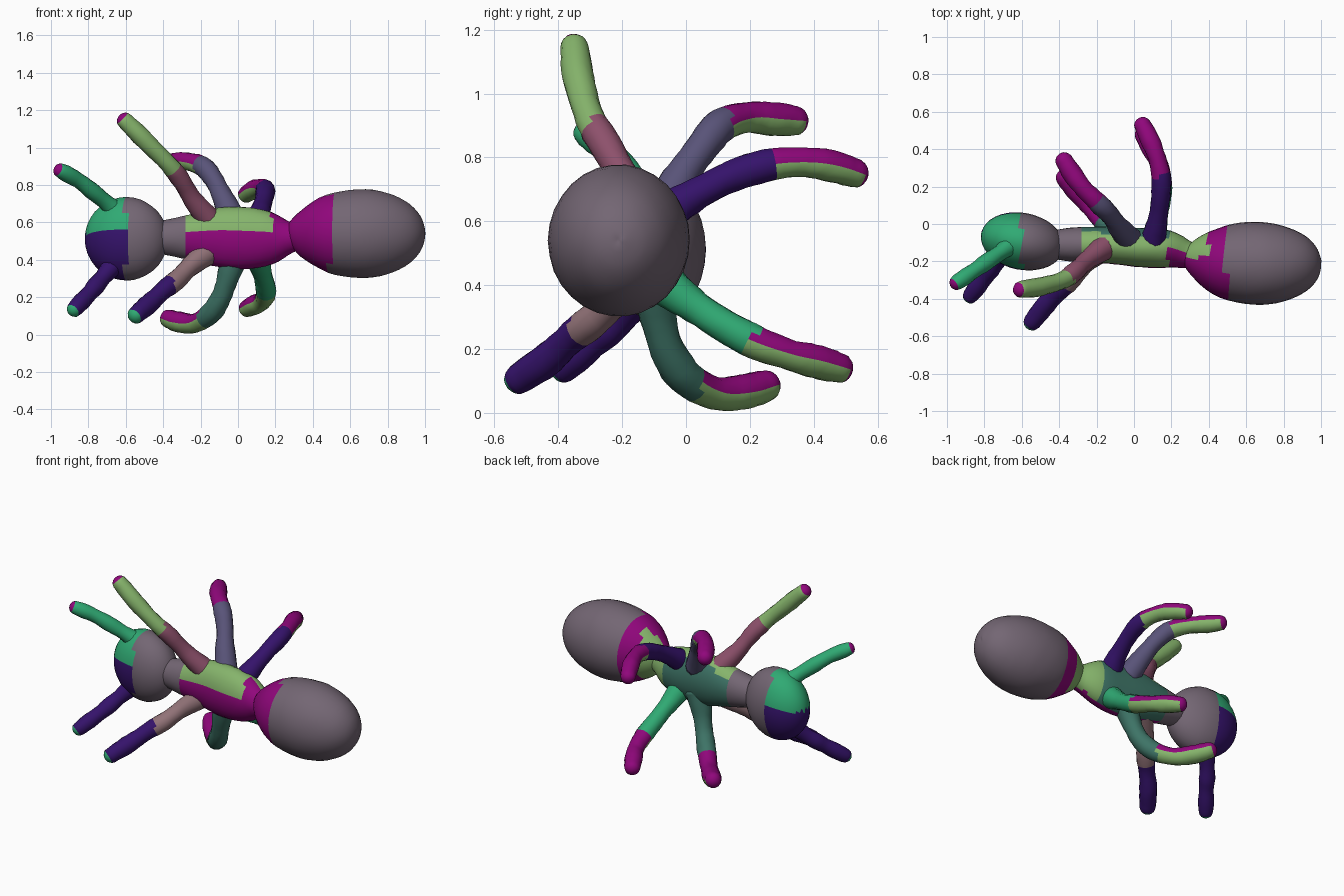
import bpy, bmesh, math, random
from mathutils import Vector

if "Cube" in bpy.data.objects:
    bpy.data.objects.remove(bpy.data.objects["Cube"])

random.seed(4)

COLOURS = {  # patchy paint, given as screen colours
    "grey": (0.45, 0.40, 0.45), "magenta": (0.56, 0.06, 0.48), "lime": (0.52, 0.70, 0.42),
    "green": (0.20, 0.66, 0.45), "teal": (0.25, 0.45, 0.40), "indigo": (0.22, 0.10, 0.42),
    "slate": (0.35, 0.33, 0.47), "rose": (0.55, 0.32, 0.42), "tan": (0.57, 0.45, 0.47),
}
MATS = {}


def material(name):
    if name not in MATS:
        m = bpy.data.materials.new(name + "_paint")
        m.diffuse_color = (*[c ** 2.2 for c in COLOURS[name]], 1)
        m.use_nodes = True
        m.node_tree.nodes["Principled BSDF"].inputs["Base Color"].default_value = m.diffuse_color
        MATS[name] = m
    return MATS[name]


def spline(pts, steps):
    """Catmull-Rom through tuples of any length."""
    out = []
    for i in range(len(pts) - 1):
        p = [pts[max(0, min(len(pts) - 1, i + k))] for k in (-1, 0, 1, 2)]
        for s in range(steps):
            t = s / steps
            out.append(tuple(0.5 * (2 * b + (c - a) * t + (2 * a - 5 * b + 4 * c - d) * t * t
                                    + (3 * b - a - 3 * c + d) * t ** 3) for a, b, c, d in zip(*p)))
    return out + [tuple(pts[-1])]


def loft(name, stations, sides, paint, wobble=0.0):
    """Rings (x, y, z, side radius, up radius) skinned into a closed smooth body."""
    bm = bmesh.new()
    pos = [Vector(s[:3]) for s in stations]
    rings = []
    for i, s in enumerate(stations):
        t = (pos[min(i + 1, len(pos) - 1)] - pos[max(i - 1, 0)]).normalized()
        u = t.cross(Vector((0, 0, 1))).normalized()
        v = u.cross(t)
        ring = []
        for k in range(sides):
            a = 2 * math.pi * k / sides
            w = 1 + random.uniform(-wobble, wobble)
            ring.append(bm.verts.new(pos[i] + (u * math.cos(a) * s[3] + v * math.sin(a) * s[4]) * w))
        rings.append(ring)
    for a, b in zip(rings, rings[1:]):
        for k in range(sides):
            j = (k + 1) % sides
            bm.faces.new((a[k], a[j], b[j], b[k]))
    bm.faces.new(rings[0])
    bm.faces.new(rings[-1])
    bmesh.ops.recalc_face_normals(bm, faces=bm.faces)
    me = bpy.data.meshes.new(name)
    used = []
    for f in bm.faces:
        f.smooth = True
        c = paint(f.calc_center_median(), f.normal)
        if c not in used:
            used.append(c)
            me.materials.append(material(c))
        f.material_index = used.index(c)
    bm.to_mesh(me)
    bm.free()
    ob = bpy.data.objects.new(name, me)
    bpy.context.collection.objects.link(ob)


def limb(name, pts, r, base, tip, under, split, end):
    """Round tube with a flared root and domed tip; tip paint starts at fraction split."""
    path = spline(pts, 5)
    n = len(path) - 1
    st = []
    for i, p in enumerate(path):
        f = i / n
        rr = r * (1 + 0.35 * max(0, 1 - f / 0.3) ** 2 - 0.08 * f + 0.05 * math.sin(f * 17))
        st.append((*p, rr, rr))
    last = Vector(path[-1])
    d = (last - Vector(path[-2])).normalized()
    rr = st[-1][3]
    for a in (25, 45, 62, 76, 87):
        a = math.radians(a)
        st.append((*(last + d * rr * 0.9 * math.sin(a)), rr * math.cos(a), rr * math.cos(a)))
    pos = [Vector(p) for p in path]

    def paint(c, nrm):
        f = min(range(n + 1), key=lambda i: (pos[i] - c).length) / n
        if (c - last).dot(d) > rr * 0.35:
            return end
        if f < split:
            return base
        return under if nrm.z < -0.1 else tip

    loft(name, st, 14, paint, 0.03)


# Head: flattened ball, slightly turned
head = []
for i in range(19):
    a = math.radians(3 + i * 174 / 18)
    x = -0.22 * math.cos(a)
    head.append((-0.597 + x, -0.093 - 0.2 * x, 0.512, 0.152 * math.sin(a), 0.223 * math.sin(a)))


def head_paint(c, n):
    if c.x > -0.6:
        return "grey"
    return "green" if c.z > 0.54 else "indigo"


loft("head", head, 28, head_paint, 0.006)


# Thorax
def thorax_paint(c, n):
    if c.x < -0.27:
        return "grey"
    if n.y > 0.1:
        return "lime" if n.z > 0.6 or c.x > 0.2 else "teal"
    if c.z > 0.55 and c.x < 0.18:
        return "lime"
    return "magenta"


loft("thorax", spline([
    (-0.46, -0.11, 0.52, 0.07, 0.08), (-0.36, -0.11, 0.52, 0.088, 0.10),
    (-0.25, -0.11, 0.52, 0.095, 0.125), (-0.10, -0.115, 0.52, 0.10, 0.16),
    (0.05, -0.127, 0.515, 0.105, 0.165), (0.18, -0.135, 0.515, 0.10, 0.14),
    (0.29, -0.165, 0.52, 0.072, 0.08), (0.37, -0.175, 0.525, 0.06, 0.07)], 4), 26, thorax_paint, 0.01)


# Abdomen: egg with a narrow front
def abdomen_paint(c, n):
    if c.x > 0.49:
        return "grey"
    return "lime" if n.y > 0.1 and c.x < 0.4 else "magenta"


loft("abdomen", spline([
    (0.28, -0.17, 0.525, 0.05, 0.06), (0.31, -0.175, 0.53, 0.09, 0.10),
    (0.38, -0.185, 0.535, 0.145, 0.155), (0.48, -0.20, 0.54, 0.195, 0.21),
    (0.60, -0.208, 0.54, 0.219, 0.234), (0.72, -0.212, 0.54, 0.218, 0.235),
    (0.83, -0.212, 0.54, 0.192, 0.207), (0.92, -0.21, 0.54, 0.147, 0.157),
    (0.975, -0.208, 0.54, 0.09, 0.095), (0.997, -0.207, 0.54, 0.035, 0.037),
    (1.0, -0.207, 0.54, 0.004, 0.004)], 3), 30, abdomen_paint, 0.005)

# Feelers
limb("upper_feeler", [(-0.64, -0.10, 0.65), (-0.74, -0.17, 0.735), (-0.855, -0.25, 0.825),
                      (-0.95, -0.315, 0.877)], 0.045, "green", "green", "green", 0.5, "magenta")
limb("lower_feeler", [(-0.65, -0.12, 0.39), (-0.74, -0.21, 0.285), (-0.80, -0.29, 0.215),
                      (-0.875, -0.385, 0.135)], 0.048, "indigo", "indigo", "indigo", 0.5, "green")

# Front legs
limb("upper_front_leg", [(-0.15, -0.12, 0.61), (-0.24, -0.185, 0.72), (-0.31, -0.25, 0.835),
                         (-0.38, -0.30, 0.92), (-0.50, -0.335, 1.04), (-0.605, -0.35, 1.145)],
     0.051, "rose", "lime", "lime", 0.55, "magenta")
limb("lower_front_leg", [(-0.15, -0.12, 0.45), (-0.25, -0.20, 0.37), (-0.33, -0.29, 0.29),
                         (-0.40, -0.36, 0.235), (-0.47, -0.43, 0.17), (-0.545, -0.525, 0.105)],
     0.054, "tan", "indigo", "indigo", 0.5, "green")

# Middle legs
limb("upper_middle_leg", [(-0.02, -0.09, 0.60), (-0.08, -0.02, 0.73), (-0.13, 0.05, 0.83),
                          (-0.19, 0.11, 0.90), (-0.27, 0.19, 0.925), (-0.33, 0.27, 0.92),
                          (-0.375, 0.34, 0.915)], 0.054, "slate", "magenta", "lime", 0.52, "magenta")
limb("lower_middle_leg", [(-0.01, -0.10, 0.45), (-0.05, -0.09, 0.32), (-0.09, -0.06, 0.20),
                          (-0.15, 0.00, 0.11), (-0.23, 0.09, 0.062), (-0.31, 0.18, 0.066),
                          (-0.37, 0.25, 0.085)], 0.057, "teal", "magenta", "lime", 0.55, "magenta")

# Rear legs
limb("upper_rear_leg", [(0.10, -0.10, 0.60), (0.12, -0.01, 0.66), (0.14, 0.12, 0.73),
                        (0.145, 0.25, 0.775), (0.12, 0.36, 0.785), (0.085, 0.45, 0.775),
                        (0.045, 0.53, 0.75)], 0.052, "indigo", "magenta", "lime", 0.52, "magenta")
limb("lower_rear_leg", [(0.10, -0.10, 0.43), (0.12, -0.01, 0.36), (0.14, 0.10, 0.285),
                        (0.15, 0.22, 0.22), (0.13, 0.33, 0.18), (0.09, 0.41, 0.16),
                        (0.05, 0.48, 0.14)], 0.054, "green", "magenta", "lime", 0.5, "magenta")
